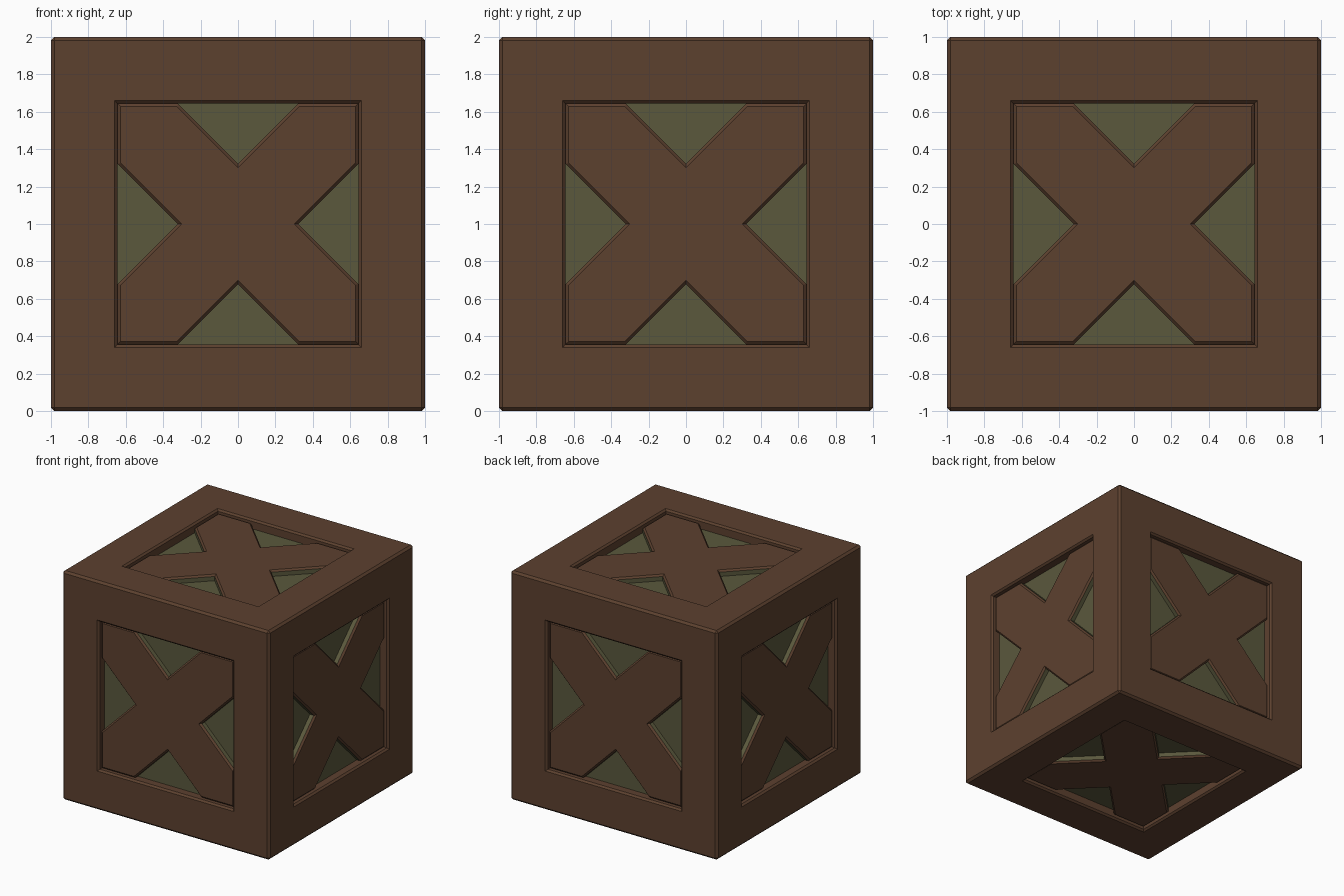
import bpy, bmesh, math
from mathutils import Matrix, Vector

if "Cube" in bpy.data.objects:
    bpy.data.objects.remove(bpy.data.objects["Cube"])


def material(name, colour):
    m = bpy.data.materials.new(name)
    m.diffuse_color = (*colour, 1)
    m.use_nodes = True
    m.node_tree.nodes["Principled BSDF"].inputs["Base Color"].default_value = m.diffuse_color
    return m


brown = material("brown wood", (0.108, 0.052, 0.028))
green = material("olive panel", (0.103, 0.098, 0.046))


def add_object(name, bm):
    bmesh.ops.recalc_face_normals(bm, faces=bm.faces[:])
    mesh = bpy.data.meshes.new(name)
    bm.to_mesh(mesh)
    bm.free()
    mesh.materials.append(brown)
    mesh.materials.append(green)
    ob = bpy.data.objects.new(name, mesh)
    bpy.context.collection.objects.link(ob)
    ob.location.z = 1
    return ob


# Crate body: chamfered cube, each side recessed to an olive panel
bm = bmesh.new()
bmesh.ops.create_cube(bm, size=2)
bmesh.ops.bevel(bm, geom=bm.edges[:], offset=0.018, segments=1,
                affect='EDGES', profile=0.5)
sides = [f for f in bm.faces if f.calc_area() > 1]
for thickness, depth in ((0.322, 0), (0.015, -0.015), (0, -0.065)):
    bmesh.ops.inset_individual(bm, faces=sides, thickness=thickness,
                               depth=depth, use_even_offset=True)
for f in sides:
    f.material_index = 1
add_object("crate_body", bm)


# Cross brace: X-shaped outline extruded from the panel with a chamfered rim
def cross_ring(bm, half, tip, z):
    ring = []
    for q in range(4):
        rot = Matrix.Rotation(q * math.pi / 2, 3, 'Z')
        for x, y in ((tip, 0), (half, half - tip), (half, half), (half - tip, half)):
            ring.append(bm.verts.new(rot @ Vector((x, y, z))))
    return ring


def cross_brace(name, rotation):
    bm = bmesh.new()
    rings = [cross_ring(bm, 0.643, 0.322, 0.915),
             cross_ring(bm, 0.643, 0.322, 0.957),
             cross_ring(bm, 0.627, 0.302, 0.972)]
    n = len(rings[0])
    for level in range(2):
        a, b = rings[level], rings[level + 1]
        for i in range(n):
            j = (i + 1) % n
            f = bm.faces.new((a[i], a[j], b[j], b[i]))
            f.material_index = 1 - level   # olive walls, brown rim
    bm.faces.new(rings[2])
    bm.faces.new(rings[0][::-1]).material_index = 1
    bmesh.ops.transform(bm, matrix=rotation, verts=bm.verts[:])
    add_object(name, bm)


# One brace on each of the six sides
for name, angle, axis in (("top_brace", 0, 'X'), ("bottom_brace", 180, 'X'),
                          ("front_brace", 90, 'X'), ("back_brace", -90, 'X'),
                          ("right_brace", 90, 'Y'), ("left_brace", -90, 'Y')):
    cross_brace(name, Matrix.Rotation(math.radians(angle), 4, axis))
